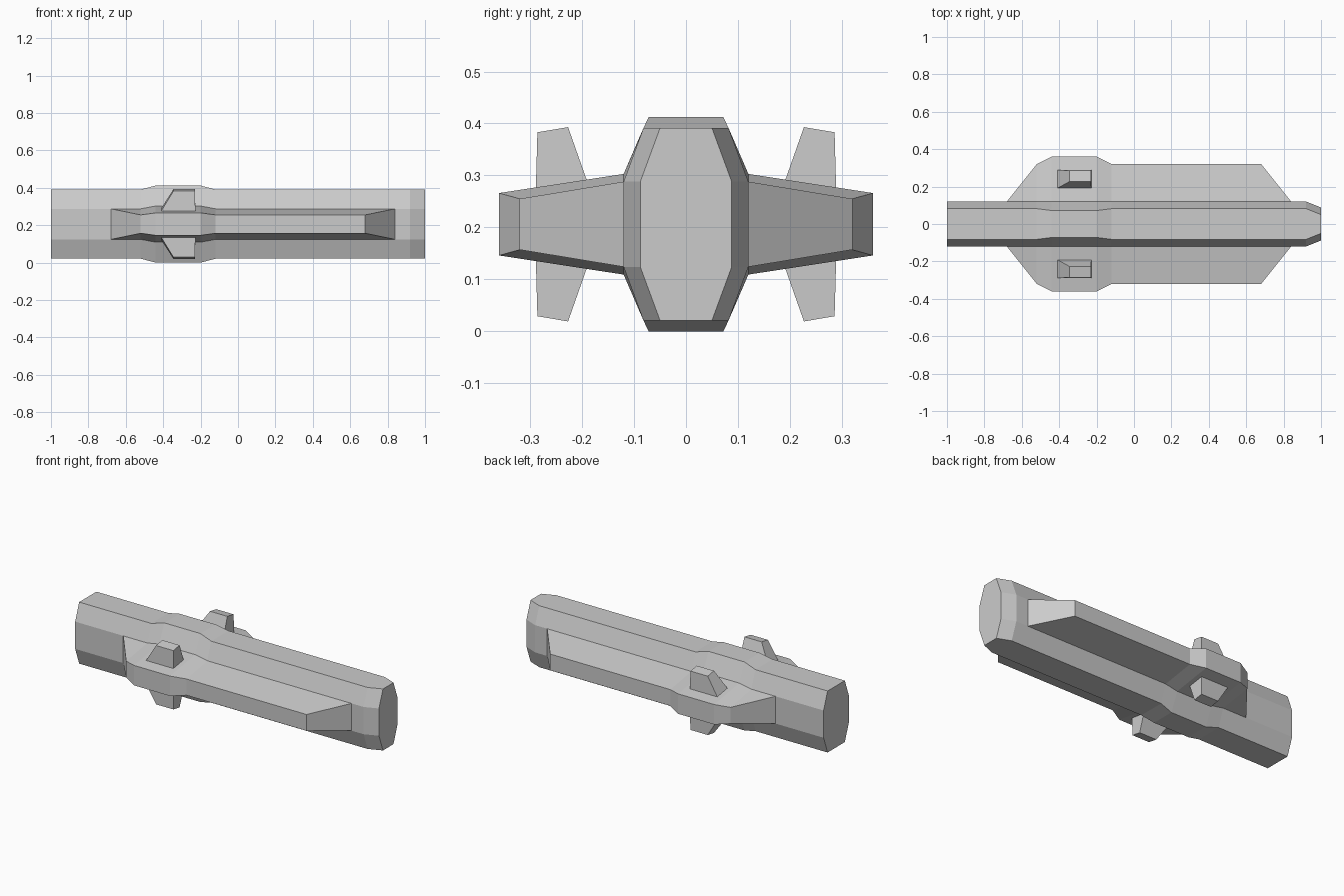
import bpy, bmesh

if "Cube" in bpy.data.objects:
    bpy.data.objects.remove(bpy.data.objects["Cube"])

MID = 0.206  # height of the long axis

grey = bpy.data.materials.new("light_grey")
grey.use_nodes = True
grey.diffuse_color = (0.6, 0.6, 0.6, 1)
grey.node_tree.nodes["Principled BSDF"].inputs["Base Color"].default_value = (0.6, 0.6, 0.6, 1)


def loft(name, rings):
    """Skin a row of matching closed rings and cap both ends."""
    bm = bmesh.new()
    rows = [[bm.verts.new(p) for p in ring] for ring in rings]
    n = len(rows[0])
    for a, b in zip(rows, rows[1:]):
        for i in range(n):
            j = (i + 1) % n
            bm.faces.new((a[i], a[j], b[j], b[i]))
    bm.faces.new(rows[0])
    bm.faces.new(rows[-1])
    bmesh.ops.remove_doubles(bm, verts=bm.verts, dist=1e-5)
    bmesh.ops.recalc_face_normals(bm, faces=bm.faces)
    mesh = bpy.data.meshes.new(name)
    bm.to_mesh(mesh)
    bm.free()
    obj = bpy.data.objects.new(name, mesh)
    mesh.materials.append(grey)
    obj.location.z = MID
    bpy.context.collection.objects.link(obj)
    return obj


def mirror(obj, y=True, z=False):
    mod = obj.modifiers.new("Mirror", 'MIRROR')
    mod.use_axis = (False, y, z)
    mod.use_mirror_merge = False


# Hull: octagonal sections with a raised band and a pinched nose
def octagon(x, side, shoulder, cap, top):
    quarter = [(side, shoulder), (cap, top)]
    half = quarter + [(-y, z) for y, z in reversed(quarter)]
    return [(x, y, z) for y, z in half + [(-y, -z) for y, z in half]]


main, band = (0.12, 0.082, 0.082, 0.185), (0.12, 0.097, 0.072, 0.206)
nose = (0.088, 0.082, 0.05, 0.185)
hull_stations = [(-1, main), (-0.52, main), (-0.44, band), (-0.2, band),
                 (-0.12, main), (0.92, main), (1, nose)]
loft("hull", [octagon(x, *s) for x, s in hull_stations])

# Side pods: tapered outward, running out to the hull at both ends
pod_stations = [(-0.68, 0.12, 0.082, 0.082), (-0.52, 0.32, 0.082, 0.049),
                (-0.44, 0.36, 0.097, 0.06), (-0.2, 0.36, 0.097, 0.06),
                (-0.12, 0.32, 0.082, 0.049), (0.68, 0.32, 0.082, 0.049),
                (0.84, 0.12, 0.082, 0.082)]
pods = loft("side_pods", [
    [(x, 0.119, root), (x, tip, edge), (x, tip, -edge), (x, 0.119, -root)]
    for x, tip, root, edge in pod_stations])
mirror(pods)

# Fins: small swept stubs above and below each pod
fins = loft("fins", [
    [(x0, inner, z_in), (x1, inner, z_in), (x1, outer, z_out), (x0, outer, z_out)]
    for x0, x1, inner, outer, z_in, z_out in [
        (-0.412, -0.228, 0.19, 0.289, 0.082, 0.068),
        (-0.345, -0.23, 0.227, 0.286, 0.187, 0.177)]])
mirror(fins, z=True)
